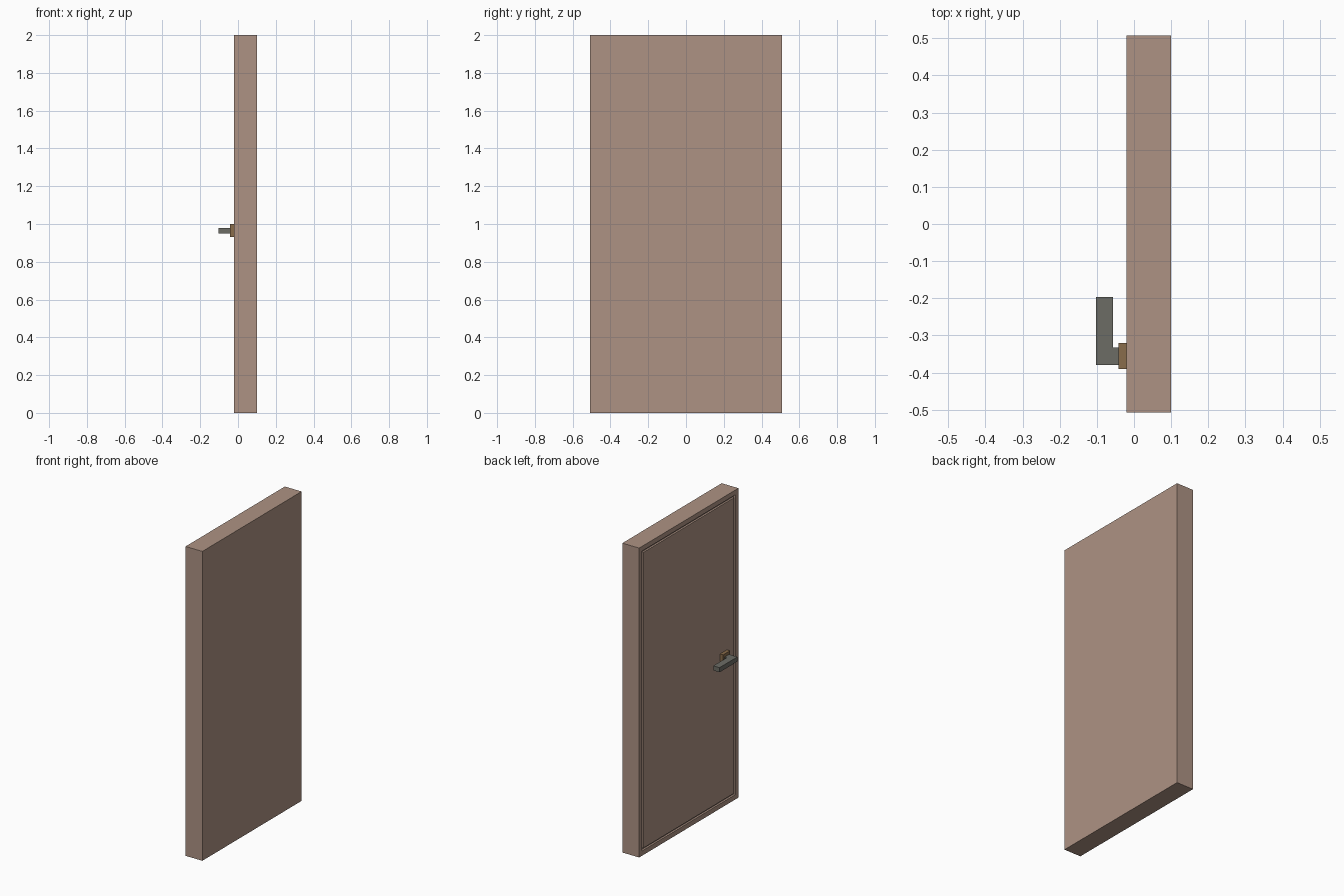
import bpy, bmesh

if "Cube" in bpy.data.objects:
    bpy.data.objects.remove(bpy.data.objects["Cube"])

def material(name, rgb):
    m = bpy.data.materials.new(name)
    m.diffuse_color = (*rgb, 1)
    m.use_nodes = True
    m.node_tree.nodes["Principled BSDF"].inputs["Base Color"].default_value = m.diffuse_color
    return m

def new_object(name, bm, mat):
    bmesh.ops.recalc_face_normals(bm, faces=bm.faces)
    me = bpy.data.meshes.new(name)
    bm.to_mesh(me)
    bm.free()
    me.materials.append(mat)
    ob = bpy.data.objects.new(name, me)
    bpy.context.collection.objects.link(ob)
    return ob

def box(name, lo, hi, mat):
    bm = bmesh.new()
    bmesh.ops.create_cube(bm, size=1)
    for v in bm.verts:
        v.co = [(a + b) / 2 + c * (b - a) for a, b, c in zip(lo, hi, v.co)]
    return new_object(name, bm, mat)

wood = material("wood", (0.42, 0.29, 0.23))
brass = material("brass", (0.25, 0.15, 0.07))
steel = material("steel", (0.15, 0.15, 0.13))

# Door slab with frame border, narrow groove and leaf on the -x face
bm = bmesh.new()
bmesh.ops.create_cube(bm, size=1)
for v in bm.verts:
    v.co = (0.04 + v.co.x * 0.12, v.co.y * 1.014, 1 + v.co.z * 2)
bm.normal_update()
face = min(bm.faces, key=lambda f: f.calc_center_median().x)
for thickness, depth in ((0.044, 0), (0.0005, -0.012), (0.018, 0), (0.0005, 0.012)):
    bmesh.ops.inset_region(bm, faces=[face], thickness=thickness)
    for v in face.verts:
        v.co.x -= depth
new_object("door_and_frame", bm, wood)

# Handle plate
box("handle_plate", (-0.042, -0.39, 0.93), (-0.018, -0.32, 1.0), brass)

# L-shaped lever handle, extruded from its plan profile
bm = bmesh.new()
plan = [(-0.04, -0.38), (-0.04, -0.333), (-0.057, -0.333),
        (-0.057, -0.197), (-0.102, -0.197), (-0.102, -0.38)]
f = bm.faces.new([bm.verts.new((x, y, 0.95)) for x, y in plan])
ext = bmesh.ops.extrude_face_region(bm, geom=[f])
for g in ext["geom"]:
    if isinstance(g, bmesh.types.BMVert):
        g.co.z = 0.98
if not f.is_valid or all(len(e.link_faces) == 2 for e in bm.edges) is False:
    bmesh.ops.holes_fill(bm, edges=[e for e in bm.edges if len(e.link_faces) == 1])
new_object("lever_handle", bm, steel)
